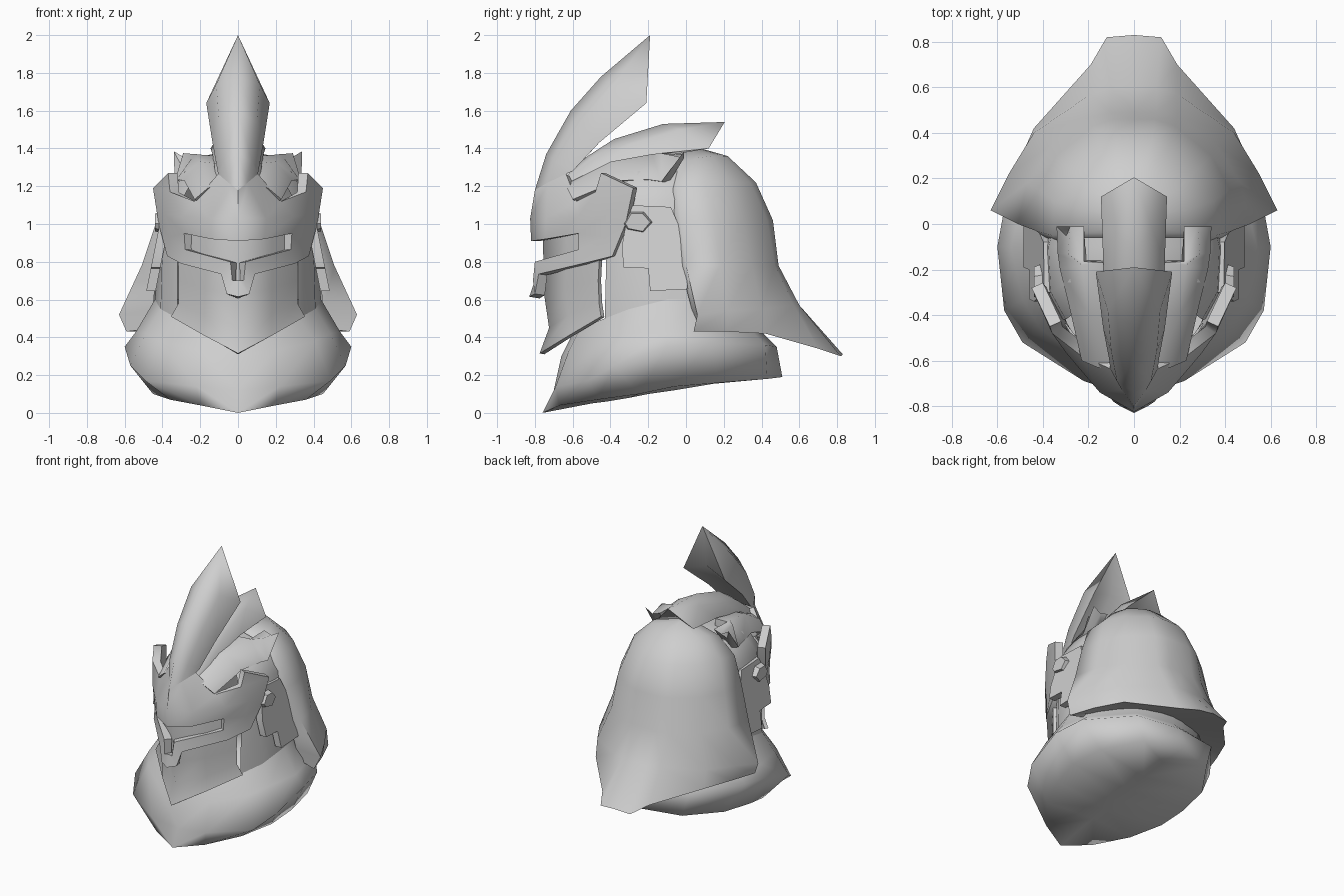
import bpy, bmesh, math
from mathutils import Vector

steel = bpy.data.materials.new("pale_grey_steel")
steel.diffuse_color = (0.62, 0.62, 0.62, 1)


def make(name, verts, faces, thickness=0.0, angle=75):
    """Half model from points and faces, mirrored across x, optionally thickened."""
    me = bpy.data.meshes.new(name)
    bm = bmesh.new()
    vs = [bm.verts.new(v) for v in verts]
    for f in faces:
        bm.faces.new([vs[i] for i in f])
    # mirror the half and weld the centre line
    dup = bmesh.ops.duplicate(bm, geom=bm.verts[:] + bm.edges[:] + bm.faces[:])["geom"]
    for v in [g for g in dup if isinstance(g, bmesh.types.BMVert)]:
        v.co.x = -v.co.x
    bmesh.ops.reverse_faces(bm, faces=[g for g in dup if isinstance(g, bmesh.types.BMFace)])
    bmesh.ops.remove_doubles(bm, verts=bm.verts[:], dist=0.0005)
    bmesh.ops.dissolve_degenerate(bm, edges=bm.edges[:], dist=0.0005)
    bmesh.ops.recalc_face_normals(bm, faces=bm.faces[:])
    # open shells: make normals point away from the helmet core
    if any(e.is_boundary for e in bm.edges):
        core = Vector((0, -0.1, 0.8))
        s = sum(f.normal.dot(f.calc_center_median() - core) * f.calc_area() for f in bm.faces)
        if s < 0:
            bmesh.ops.reverse_faces(bm, faces=bm.faces[:])
    bm.to_mesh(me)
    bm.free()
    ob = bpy.data.objects.new(name, me)
    bpy.context.collection.objects.link(ob)
    me.materials.append(steel)
    bpy.ops.object.select_all(action='DESELECT')
    ob.select_set(True)
    bpy.context.view_layer.objects.active = ob
    if thickness:
        m = ob.modifiers.new("thickness", 'SOLIDIFY')
        m.thickness, m.offset = thickness, -1
        bpy.ops.object.modifier_apply(modifier=m.name)
    bpy.ops.object.shade_smooth_by_angle(angle=math.radians(angle))
    return ob


def loft(name, rows, closed=False, caps=(False, False), **kw):
    """Skin rows of equal point count; closed rows form tubes."""
    n = len(rows[0])
    verts = [p for r in rows for p in r]
    faces = []
    for j in range(len(rows) - 1):
        for i in range(n if closed else n - 1):
            k = (i + 1) % n
            faces.append((j * n + i, j * n + k, (j + 1) * n + k, (j + 1) * n + i))
    if caps[0]:
        faces.append(tuple(range(n)))
    if caps[1]:
        faces.append(tuple(range((len(rows) - 1) * n, len(rows) * n)))
    return make(name, verts, faces, **kw)


# Rear dome with flared neck guard, rows run from the inner rim round to the back centre
dome = [
    [(.44, .07, .45), (.59, .04, .43), (.53, .22, .43), (.44, .42, .42), (.19, .70, .34), (.12, .82, .30), (0, .83, .31)],
    [(.45, .03, .55), (.63, .06, .52), (.55, .22, .54), (.44, .40, .55), (.19, .57, .57), (.10, .60, .57), (0, .60, .57)],
    [(.43, -.03, .78), (.51, .00, .78), (.47, .18, .78), (.36, .35, .78), (.19, .47, .78), (.10, .49, .78), (0, .49, .78)],
    [(.39, -.06, 1.02), (.43, -.03, 1.02), (.42, .15, 1.02), (.34, .30, 1.02), (.18, .43, 1.02), (.09, .46, 1.02), (0, .46, 1.02)],
    [(.34, -.07, 1.18), (.36, -.05, 1.20), (.35, .10, 1.22), (.28, .24, 1.22), (.15, .34, 1.22), (.08, .37, 1.22), (0, .37, 1.22)],
    [(.23, -.06, 1.30), (.24, -.04, 1.32), (.22, .06, 1.35), (.18, .14, 1.36), (.10, .20, 1.36), (.05, .22, 1.36), (0, .22, 1.36)],
    [(0, -.06, 1.36), (0, -.04, 1.38), (0, 0, 1.39), (0, .03, 1.4), (0, .05, 1.4), (0, .065, 1.4), (0, .08, 1.4)],
]
loft("rear_dome", dome)

# Underside of the flare, tucking up to the neck
loft("flare_underside", [dome[0], [(.43, .08, .48), (.43, .09, .48), (.40, .14, .48), (.33, .25, .48),
                                   (.17, .36, .48), (.09, .39, .48), (0, .40, .48)]])

# Collar: closed base ring, rows run from front centre to back centre
collar = [
    [(0, -.5, .05), (0, -.42, .06), (0, -.3, .08), (0, -.2, .1), (0, -.06, .12), (0, .1, .15), (0, .3, .17), (0, .4, .18)],
    [(0, -.76, .0), (.2, -.67, .04), (.36, -.47, .07), (.45, -.25, .10), (.48, -.06, .14), (.44, .18, .16), (.27, .43, .18), (0, .51, .19)],
    [(0, -.70, .12), (.22, -.69, .14), (.49, -.52, .17), (.57, -.38, .25), (.60, -.1, .35), (.56, .12, .37), (.32, .42, .36), (0, .48, .35)],
    [(0, -.66, .30), (.20, -.62, .33), (.41, -.46, .38), (.49, -.33, .42), (.54, -.1, .43), (.49, .1, .43), (.28, .36, .42), (0, .41, .42)],
    [(0, -.60, .42), (.18, -.56, .45), (.32, -.43, .50), (.41, -.3, .55), (.44, -.1, .60), (.42, .05, .60), (.25, .30, .60), (0, .38, .60)],
]
loft("collar", collar, angle=100)

# Inner head sides and top, between visor and dome
loft("inner_head", [
    collar[-1][2:6],
    [(.32, -.42, .90), (.40, -.3, .90), (.41, -.1, .90), (.40, .03, .90)],
    [(.30, -.42, 1.12), (.365, -.3, 1.13), (.375, -.1, 1.13), (.35, 0, 1.13)],
    [(.22, -.36, 1.27), (.28, -.25, 1.28), (.29, -.1, 1.28), (.26, .0, 1.28)],
    [(0, -.4, 1.3), (0, -.25, 1.33), (0, -.1, 1.34), (0, 0, 1.34)],
])

# Chin guard: pointed front plate reaching up behind the eye slit
loft("chin_guard", [
    [(0, -.775, .315), (.18, -.62, .41), (.355, -.45, .51)],
    [(0, -.725, .45), (.18, -.62, .52), (.315, -.46, .58)],
    [(0, -.75, .62), (.18, -.64, .66), (.315, -.465, .70)],
    [(0, -.76, 1.0), (.18, -.63, 1.0), (.32, -.45, 1.0)],
], thickness=.025)

# Visor mask: brow, cheek fin, lower band and nose guard around the eye slit
P = dict(
    b0=(0, -.82, .91), b1=(.14, -.745, .92), b2=(.285, -.57, .95), b3=(.36, -.43, .93),
    m0=(0, -.825, 1.03), m1=(.15, -.74, 1.03), m2=(.295, -.57, 1.04), m3=(.385, -.42, 1.05),
    t0=(0, -.80, 1.18), tm=(.052, -.73, 1.22), t1=(.105, -.635, 1.265), t2=(.23, -.58, 1.12), t3=(.36, -.48, 1.17),
    f0=(.37, -.45, 1.27), f1=(.45, -.28, 1.19), f2=(.42, -.32, 1.0), f3=(.375, -.39, .83),
    l0=(0, -.80, .70), l1=(.04, -.80, .80), l2=(.28, -.57, .865),
    k0=(0, -.83, .615), k1=(.06, -.80, .63), k2=(.09, -.78, .735), k3=(.30, -.55, .79), n=(.03, -.81, .70))
ix = {k: i for i, k in enumerate(P)}
quads = ["b0 b1 m1 m0", "b1 b2 m2 m1", "b2 b3 m3 m2", "m0 m1 tm t0", "m1 t1 tm", "m1 m2 t2 t1", "m2 m3 t3 t2",
         "t3 m3 f1 f0", "m3 b3 f2 f1", "b3 l2 k3 f3", "b3 f3 f2", "b2 l2 b3",
         "l1 k2 k3 l2", "n k1 k2 l1", "l0 k0 k1 n"]
make("visor_mask", list(P.values()), [[ix[k] for k in q.split()] for q in quads], thickness=.055, angle=60)

# Tall front crest: ridge, flank, edge, back centre
tip = (0, -.19, 2.0)
loft("front_crest", [
    [tip] * 4,
    [(0, -.45, 1.78), (.115, -.38, 1.74), (.168, -.21, 1.64), (0, -.24, 1.69)],
    [(0, -.61, 1.60), (.10, -.56, 1.54), (.135, -.46, 1.43), (0, -.46, 1.46)],
    [(0, -.74, 1.37), (.075, -.69, 1.33), (.108, -.60, 1.28), (0, -.58, 1.30)],
    [(0, -.80, 1.18), (.052, -.73, 1.22), (.105, -.635, 1.265), (0, -.62, 1.27)],
], angle=85)

# Middle crest sweeping back over the dome
loft("middle_crest", [
    [(0, .205, 1.54)] * 4,
    [(0, -.12, 1.53), (.085, -.03, 1.50), (.145, .12, 1.40), (0, .08, 1.42)],
    [(0, -.38, 1.45), (.10, -.30, 1.42), (.135, -.17, 1.37), (0, -.17, 1.35)],
    [(0, -.52, 1.36), (.08, -.50, 1.35), (.125, -.46, 1.30), (0, -.42, 1.27)],
    [(0, -.64, 1.25), (.08, -.64, 1.24), (.11, -.62, 1.20), (0, -.56, 1.15)],
], angle=85)

# Side prongs: closed tubes with blunt ends
loft("side_prong", [
    [(.10, -.64, 1.21), (.16, -.63, 1.19), (.23, -.60, 1.13), (.18, -.55, 1.10), (.08, -.55, 1.12)],
    [(.11, -.40, 1.32), (.20, -.40, 1.33), (.285, -.36, 1.23), (.22, -.32, 1.20), (.09, -.36, 1.26)],
    [(.12, -.17, 1.36), (.23, -.18, 1.37), (.325, -.2, 1.235), (.25, -.16, 1.22), (.12, -.16, 1.29)],
    [(.22, -.165, 1.365), (.29, -.13, 1.375), (.335, -.13, 1.225), (.27, -.13, 1.22), (.21, -.16, 1.29)],
    [(.22, -.01, 1.37), (.28, -.01, 1.35), (.34, -.01, 1.385), (.31, -.09, 1.22), (.24, -.08, 1.26)],
], closed=True, caps=(True, True), angle=60)


def side_plate(name, outline, x_of_z, depth, shrink):
    """Raised (y, z) outline on the side of the head, tapering outward to its face."""
    cy = sum(p[0] for p in outline) / len(outline)
    cz = sum(p[1] for p in outline) / len(outline)
    rows = [[(x_of_z(z) - depth * (1 - t), y + (cy - y) * shrink * t, z + (cz - z) * shrink * t)
             for y, z in outline] for t in (0, 1)]
    return loft(name, rows, closed=True, caps=(False, True), angle=40)


# Stepped cheek plate and ear stud
side_plate("cheek_plate", [(-.34, .88), (-.33, .77), (-.20, .765), (-.19, .645), (.01, .655),
                           (-.02, .95), (-.08, 1.09), (-.30, 1.10)], lambda z: .415 + (1.0 - z) * .2, .05, 0)
side_plate("ear_stud", [(-.34, 1.0), (-.30, 1.07), (-.22, 1.07), (-.165, 1.01), (-.22, .945), (-.32, .965)],
           lambda z: .44, .06, .25)
